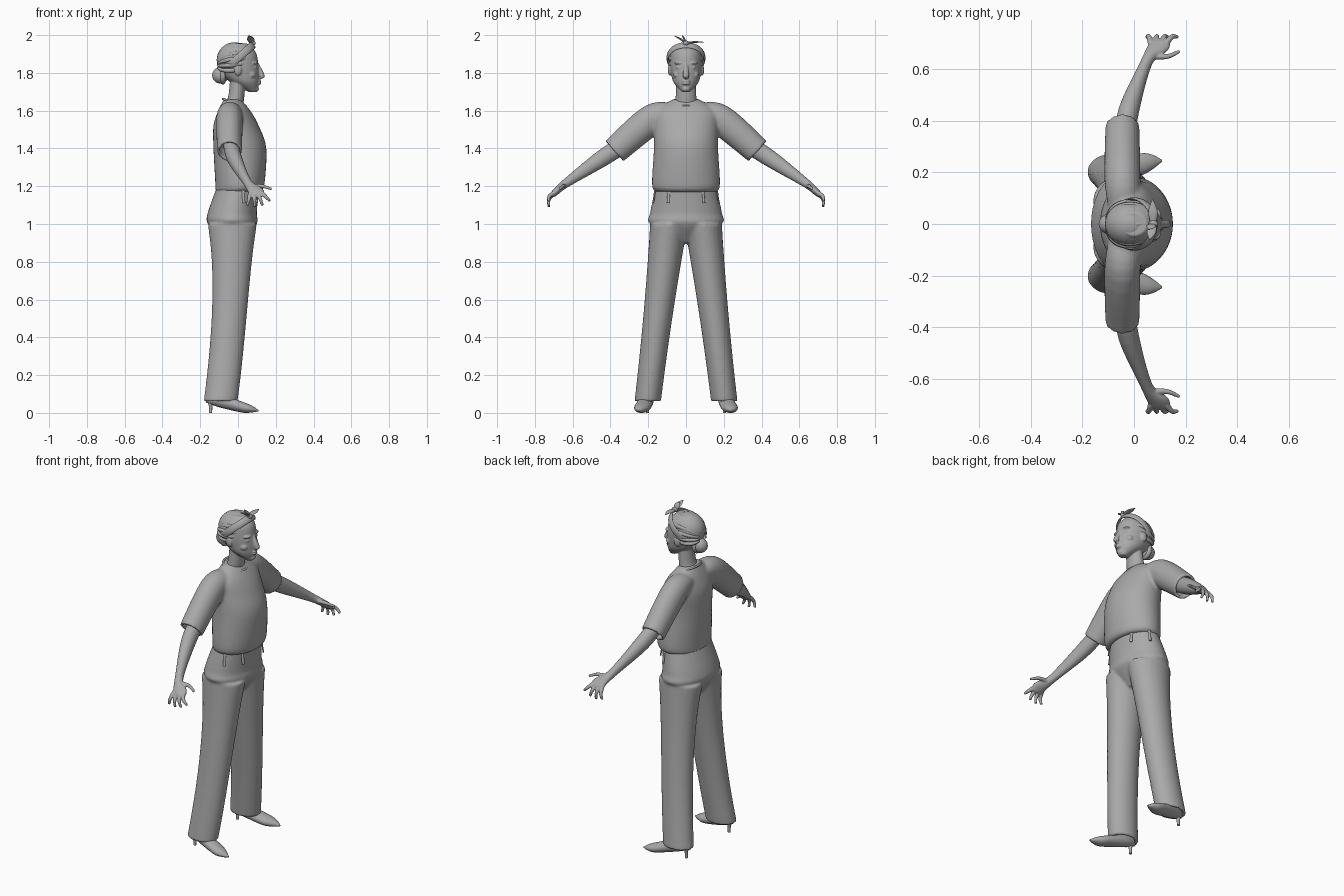
import bpy, bmesh
from math import sin, cos, pi, radians
from mathutils import Vector, Matrix

if "Cube" in bpy.data.objects:
    bpy.data.objects.remove(bpy.data.objects["Cube"])

GREY = (.4, .4, .4, 1)
grey = bpy.data.materials.new("plain grey")
grey.use_nodes = True
grey.diffuse_color = GREY
grey.node_tree.nodes["Principled BSDF"].inputs["Base Color"].default_value = GREY
X, Y, Z = Vector((1, 0, 0)), Vector((0, 1, 0)), Vector((0, 0, 1))
SIDES = {"left": 1, "right": -1}


def spline(points, steps):
    """Smooth interpolation through rows of numbers."""
    out = []
    last = len(points) - 1
    for i in range(last):
        rows = points[max(i - 1, 0)], points[i], points[i + 1], points[min(i + 2, last)]
        for k in range(steps):
            t = k / steps
            out.append([b + t / 2 * (c - a + t * (2 * a - 5 * b + 4 * c - d + t * (3 * (b - c) + d - a)))
                        for a, b, c, d in zip(*rows)])
    return out + [list(points[-1])]


def loft(bm, rows, ref=X, along=None, sides=24, steps=5, side=1, recess=0):
    """Elliptical sections (x, y, z, half width along ref, other half width)."""
    rows = spline(rows, steps)
    centres = [Vector(row[:3]) for row in rows]
    loops = []
    for i, (centre, row) in enumerate(zip(centres, rows)):
        tangent = along or (centres[min(i + 1, len(rows) - 1)] - centres[max(i - 1, 0)]).normalized()
        u = (ref - tangent * ref.dot(tangent)).normalized()
        v = tangent.cross(u)
        angles = [2 * pi * k / sides for k in range(sides)]
        loops.append([centre + u * row[3] * cos(a) + v * row[4] * sin(a) for a in angles])
    if recess:
        rim = [centre.lerp(point, .77) for point in loops[-1]]
        loops += [rim, [point - tangent * recess for point in rim]]
    rings = [[bm.verts.new((p.x, p.y * side, p.z)) for p in points] for points in loops]
    for lower, upper in zip(rings, rings[1:]):
        for k in range(sides):
            after = (k + 1) % sides
            bm.faces.new((lower[k], lower[after], upper[after], upper[k]))
    bm.faces.new(rings[0])
    bm.faces.new(rings[-1])


def column(bm, rows):
    """Level sections (x, z, half depth, half width) on the body's midline."""
    loft(bm, [(x, 0, z, depth, width) for x, z, depth, width in rows], along=Z, sides=36)


def ball(bm, centre, radii):
    bmesh.ops.create_uvsphere(bm, u_segments=24, v_segments=16, radius=1,
                              matrix=Matrix.Translation(centre) @ Matrix.Diagonal((*radii, 1)))


def finish(name, bm, voxel=0, smooth=4):
    bmesh.ops.recalc_face_normals(bm, faces=bm.faces)
    mesh = bpy.data.meshes.new(name)
    bm.to_mesh(mesh)
    bm.free()
    mesh.materials.append(grey)
    part = bpy.data.objects.new(name, mesh)
    bpy.context.collection.objects.link(part)
    bpy.ops.object.select_all(action='DESELECT')
    part.select_set(True)
    bpy.context.view_layer.objects.active = part
    if voxel:
        blend = part.modifiers.new("blend", 'REMESH')
        blend.mode, blend.voxel_size, blend.use_smooth_shade = 'VOXEL', voxel, True
        soften = part.modifiers.new("soften", 'SMOOTH')
        soften.factor, soften.iterations = .5, smooth
        bpy.ops.object.shade_smooth()
    else:
        bpy.ops.object.shade_smooth_by_angle(angle=radians(50))


# Trousers: pelvis and two legs that taper to the knee and lean outward
bm = bmesh.new()
column(bm, [(-.03, .9, .06, .04), (-.03, 1, .13, .19), (-.03, 1.06, .13, .19), (0, 1.2, .11, .16)])
heights = [1 - .94 * k / 8 for k in range(9)]
for side in SIDES.values():
    loft(bm, [(-.03 - .07 * (1 - z) ** 2, .21 - .12 * z, z, .09 + .04 * z ** 4, .07 + .03 * z ** 2)
              for z in heights], along=-Z, side=side, recess=.05)
finish("trousers", bm, .008, 6)

# Belt loops around the waist
bm = bmesh.new()
for degrees in (32, 75, 130, 180, 230, 285, 328):
    out = Vector((cos(radians(degrees)), sin(radians(degrees)), 0))
    foot = Vector((out.x * .12, out.y * .18, 1.11))
    loft(bm, [(*foot, .004, .008), (*(foot - out * .01 + Z * .07), .004, .008)],
         ref=out, along=Z, sides=8, steps=1)
finish("belt_loops", bm)

# Loose shirt with wide half sleeves
bm = bmesh.new()
column(bm, [(0, 1.17, .12, .16), (.01, 1.21, .13, .18), (.01, 1.4, .14, .17), (-.01, 1.52, .12, .17),
            (-.02, 1.6, .085, .16), (-.03, 1.66, .045, .07)])
for side in SIDES.values():
    loft(bm, [(-.04, .07, 1.59, .06, .05), (-.045, .18, 1.555, .07, .08), (-.045, .38, 1.385, .066, .072)],
         side=side, recess=.05)
finish("shirt", bm, .008, 5)

# Neckline band, lower at the front
bm = bmesh.new()
turn = [2 * pi * k / 24 for k in range(25)]
loft(bm, [(-.02 + .06 * cos(a), .076 * sin(a), 1.644 - .018 * cos(a), .006, .006) for a in turn],
     ref=Z, sides=8, steps=2)
finish("shirt_neckline", bm)

# Arms with hands, four fanned fingers and a thumb
for label, side in SIDES.items():
    bm = bmesh.new()
    loft(bm, [(-.04, .3, 1.44, .04, .045), (-.02, .44, 1.35, .04, .045), (.05, .63, 1.22, .023, .024),
              (.095, .69, 1.17, .042, .018), (.1, .71, 1.15, .035, .014)], side=side)
    for i in range(4):
        base = Vector((.125 - .02 * i, .7, 1.165))
        tip = Vector((.17 - .04 * i, .725, 1.09 + .008 * (i - 2) ** 2))
        knuckle = (base + tip) / 2 + Y * .014
        loft(bm, [(*base, .012, .012), (*knuckle, .01, .01), (*tip, .007, .007)],
             ref=Z, sides=12, side=side)
    loft(bm, [(.07, .65, 1.2, .014, .014), (.13, .65, 1.2, .01, .01), (.177, .67, 1.185, .007, .007)],
         ref=Z, sides=12, side=side)
    finish(label + "_arm", bm, .004, 3)

# Head, neck and facial features
bm = bmesh.new()
column(bm, [(-.035, 1.6, .055, .065), (-.01, 1.67, .043, .055), (0, 1.8, .04, .05)])
column(bm, [(.08, 1.698, .02, .02), (.04, 1.745, .07, .063), (.015, 1.79, .097, .078),
            (0, 1.85, .107, .085), (0, 1.91, .094, .078), (0, 1.955, .05, .045)])
loft(bm, [(.1, 0, 1.85, .01, .01), (.127, 0, 1.785, .016, .015), (.115, 0, 1.77, .01, .01)],
     ref=Y, along=-Z)
for height in (1.757, 1.744):
    ball(bm, (.107, 0, height), (.016, .022, .008))
ball(bm, (.097, 0, 1.715), (.014, .02, .014))
for side in SIDES.values():
    ball(bm, (.087, .036 * side, 1.829), (.014, .017, .009))
    ball(bm, (.084, .034 * side, 1.852), (.022, .028, .009))
    ball(bm, (.068, .045 * side, 1.79), (.028, .025, .022))
    ball(bm, (0, .084 * side, 1.815), (.02, .012, .03))
finish("head", bm, .004, 2)

# Hair swept back in strands that gather behind the head
bm = bmesh.new()
ball(bm, (-.017, 0, 1.868), (.096, .088, .094))
for degrees in range(-120, 121, 20):
    lean = radians(degrees)
    strand = []
    for k in range(8):
        a = radians(40 + 17 * k)
        thick = .016 - .0012 * k
        back = .01 * sin(a) * (1 - cos(lean))
        strand.append((.09 * cos(a) - .015 - back, .084 * sin(a) * sin(lean),
                       1.868 + .088 * sin(a) * cos(lean) - .0035 * k, thick, thick))
    loft(bm, strand, ref=Vector((0, sin(lean), cos(lean))), sides=10, steps=3)
finish("hair", bm)

# Coiled bun
bm = bmesh.new()
ball(bm, (-.093, 0, 1.787), (.044, .04, .043))
for k in range(3):
    radius = .037 - .009 * k
    loft(bm, [(-.08 - .018 * k, radius * sin(a), 1.787 + radius * cos(a), .013, .012) for a in turn],
         sides=10, steps=1)
finish("hair_bun", bm)

# Headscarf band, sloping from the nape to above the forehead
bm = bmesh.new()
slope = Vector((.75, 0, .66))
middle = Vector((0, 0, 1.878))
loft(bm, [(*(middle + slope * .105 * cos(a) + Y * .097 * sin(a)), .02, .006) for a in turn],
     ref=slope.cross(Y), sides=10, steps=2)
finish("headscarf_band", bm)

# Knot and pointed ends of the bow
bm = bmesh.new()
knot = Vector((.075, 0, 1.957))
ball(bm, knot, (.018, .016, .014))
for tip in ((.06, -.06, 1.995), (.072, .095, 1.962), (.055, -.02, 1.998)):
    middle = knot.lerp(tip, .5) + Z * .004
    loft(bm, [(*knot, .01, .006), (*middle, .018, .005), (*tip, .002, .002)], sides=10)
finish("headscarf_bow", bm)

# Pointed shoes on thin heels
for label, side in SIDES.items():
    bm = bmesh.new()
    loft(bm, [(-.17, .2, .075, .016, .02), (-.1, .207, .066, .036, .036), (.02, .23, .031, .043, .029),
              (.07, .24, .021, .029, .019), (.108, .245, .012, .004, .004)], ref=Y, along=X, side=side)
    loft(bm, [(-.15, .203, .07, .018, .018), (-.145, .203, .04, .01, .01), (-.145, .203, 0, .008, .008)],
         along=-Z, sides=12, side=side)
    finish(label + "_shoe", bm)
